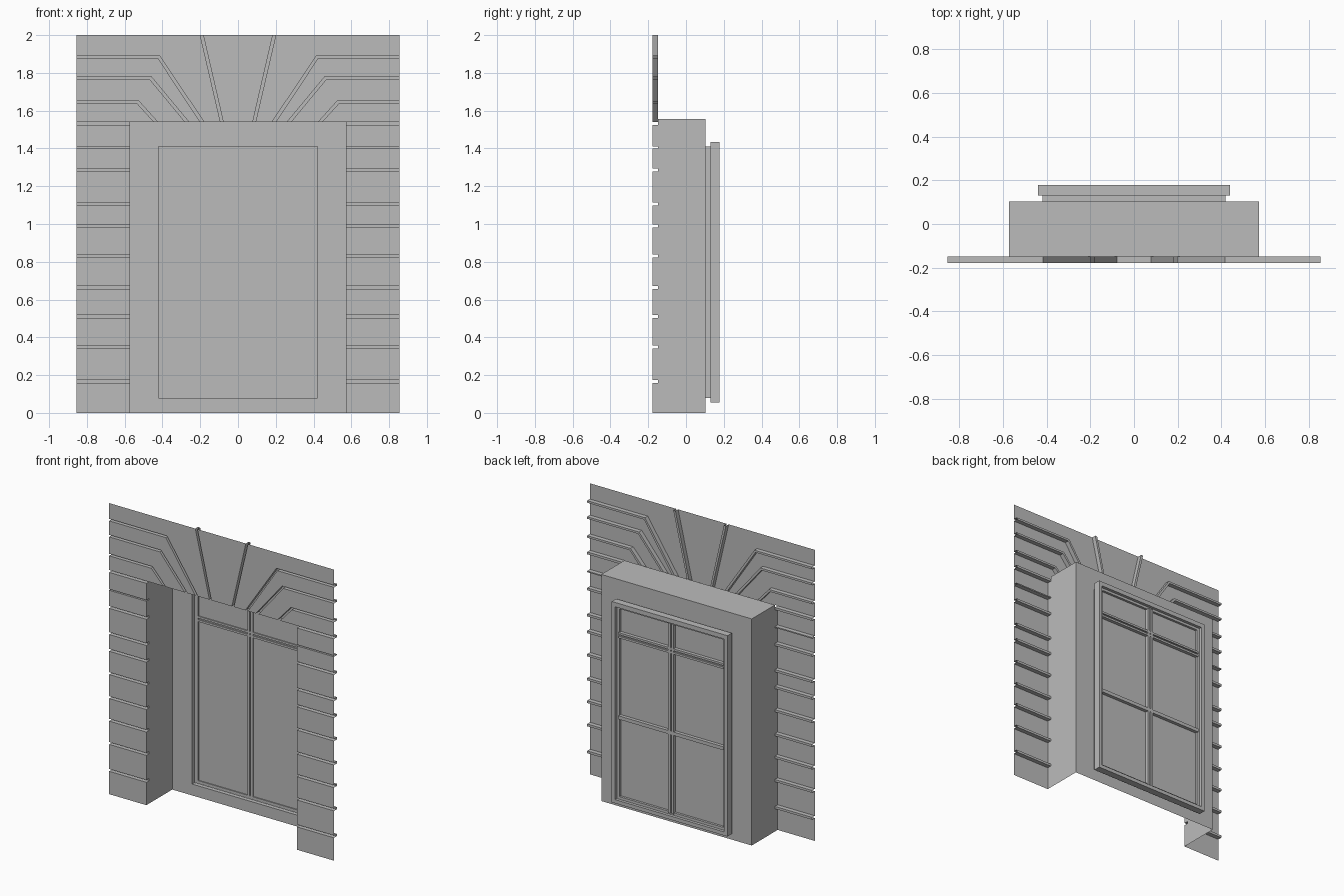
import bpy, bmesh

cube = bpy.data.objects.get("Cube")
if cube:
    bpy.data.objects.remove(cube)

plaster = bpy.data.materials.new("grey plaster")
plaster.use_nodes = True
GREY = (0.5, 0.5, 0.5, 1)
plaster.diffuse_color = GREY
plaster.node_tree.nodes["Principled BSDF"].inputs["Base Color"].default_value = GREY

FRONT, GROOVE, BACK = -0.178, -0.148, 0.103   # depths of wall, groove floor, rear panel
EDGE, JAMB, HEAD, TOP = 0.855, 0.572, 1.54, 2.0
SOFFIT = 1.557


def finish(name, bm):
    """Weld, turn normals towards the front and make the object."""
    bmesh.ops.remove_doubles(bm, verts=bm.verts, dist=1e-5)
    bmesh.ops.recalc_face_normals(bm, faces=bm.faces)
    if sum(f.normal.y * f.calc_area() for f in bm.faces) > 1e-4:
        bmesh.ops.reverse_faces(bm, faces=bm.faces)
    mesh = bpy.data.meshes.new(name)
    bm.to_mesh(mesh)
    bm.free()
    mesh.materials.append(plaster)
    ob = bpy.data.objects.new(name, mesh)
    bpy.context.collection.objects.link(ob)


def face(bm, *points):
    """Face on both halves of the model, skipping repeated corners."""
    unique = list(dict.fromkeys(points))
    if len(unique) < 3:
        return
    for s in (1, -1):
        bm.faces.new([bm.verts.new((s * x, y, z)) for x, y, z in unique])


def strip(bm, a, b, ya, yb):
    """Quads between two (x, z) paths lying at depths ya and yb."""
    for i in range(len(a) - 1):
        (p, q), (r, t) = a[i:i + 2], b[i:i + 2]
        face(bm, (p[0], ya, p[1]), (q[0], ya, q[1]), (t[0], yb, t[1]), (r[0], yb, r[1]))


def stone(bm, low, high):
    strip(bm, low, high, FRONT, FRONT)
    ends = [low[-1], high[-1]]
    strip(bm, ends, ends, FRONT, GROOVE)      # return into the opening


def groove(bm, low, high):
    strip(bm, low, high, GROOVE, GROOVE)
    strip(bm, low, low, FRONT, GROOVE)
    strip(bm, high, high, FRONT, GROOVE)


# Rusticated wall: side courses
wall = bmesh.new()
level = lambda z: [(EDGE, z), (JAMB, z)]
below = 0
for z in (0.165, 0.35, 0.51, 0.665, 0.83, 0.99, 1.105, 1.285, 1.405, 1.532):
    h = 0.004 if z == 1.405 else 0.008
    stone(wall, level(below), level(z - h))
    groove(wall, level(z - h), level(z + h))
    below = z + h

# Splayed courses over the opening: level, bend x, foot x
prev = [(EDGE, HEAD), (JAMB, HEAD), (0.445, HEAD)]
for z, bend, foot in ((1.645, 0.53, 0.435), (1.775, 0.465, 0.27), (1.885, 0.42, 0.19)):
    low = [(EDGE, z - 0.007), (bend + 0.004, z - 0.007), (foot + 0.01, HEAD)]
    high = [(EDGE, z + 0.007), (bend - 0.004, z + 0.007), (foot - 0.01, HEAD)]
    stone(wall, prev, low)
    groove(wall, low, high)
    prev = high

# Keystone
outer, inner = [(0.2, TOP), (0.093, HEAD)], [(0.184, TOP), (0.078, HEAD)]
stone(wall, prev, [(EDGE, TOP)] + outer)
groove(wall, outer, inner)
stone(wall, inner, [(0, TOP), (0, HEAD)])
finish("rusticated_wall", wall)

# Deep reveal: sides, soffit, pierced rear panel and window jamb
reveal = bmesh.new()
border = [(JAMB, 0), (JAMB, SOFFIT), (0, SOFFIT)]
strip(reveal, border, border, GROOVE, BACK)
strip(reveal, [(JAMB, HEAD), (0, HEAD)], border[1:], GROOVE, GROOVE)
hole = [(0, 0.078), (0.42, 0.078), (0.42, 1.41), (0, 1.41)]
strip(reveal, [(0, 0)] + border, hole, BACK, BACK)
strip(reveal, hole, hole, BACK, 0.13)
finish("window_reveal", reveal)


def box(bm, x0, x1, y0, y1, z0, z1):
    made = bmesh.ops.create_cube(bm, size=1)["verts"]
    for v in made:
        v.co = (x1 if v.co.x > 0 else x0, y1 if v.co.y > 0 else y0, z1 if v.co.z > 0 else z0)


def ring(name, y0, y1, outside, inside):
    """Rectangular frame given as (half width, bottom, top) outside and inside."""
    bm = bmesh.new()
    a, b = [[(0, lo), (w, lo), (w, hi), (0, hi)] for w, lo, hi in (outside, inside)]
    for y in (y0, y1):
        strip(bm, a, b, y, y)
    for path in (a, b):
        strip(bm, path, path, y0, y1)
    finish(name, bm)


# Window frame and its inner sash border
ring("window_frame", 0.13, 0.178, (0.44, 0.055, 1.435), (0.415, 0.08, 1.405))
ring("sash_border", 0.131, 0.158, (0.415, 0.08, 1.405), (0.395, 0.098, 1.388))

# Bars of the window
bars = bmesh.new()
for s in (1, -1):
    x0, x1 = sorted((s * 0.004, s * 0.021))
    box(bars, x0, x1, 0.131, 0.165, 0.09, 1.395)           # meeting stiles
for z0, z1 in ((1.19, 1.204), (1.214, 1.228)):
    box(bars, -0.4, 0.4, 0.131, 0.165, z0, z1)             # transom
box(bars, -0.4, 0.4, 0.14, 0.165, 0.632, 0.656)            # rear glazing bar
box(bars, -0.01, 0.01, 0.143, 0.155, 0.09, 1.395)          # closing strip
box(bars, -0.4, 0.4, 0.14, 0.155, 1.2, 1.22)
finish("window_bars", bars)

# Panes
panes = bmesh.new()
box(panes, -0.4, 0.4, 0.138, 0.142, 0.09, 1.395)
finish("window_panes", panes)
